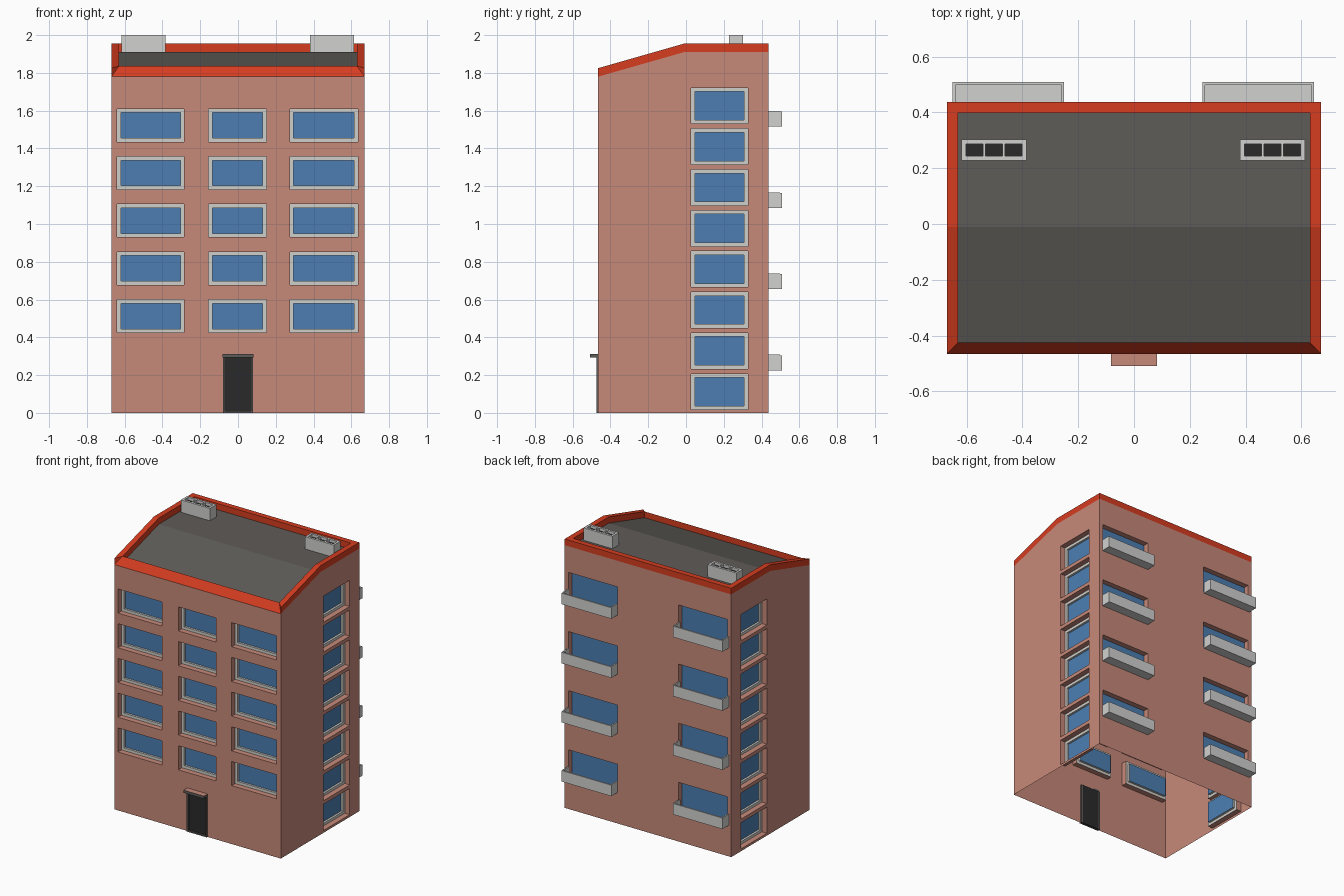
import bpy
from mathutils import Vector

if "Cube" in bpy.data.objects:
    bpy.data.objects.remove(bpy.data.objects["Cube"])


def mat(name, r, g, b):
    m = bpy.data.materials.new(name)
    m.diffuse_color = [(c / 255) ** 2.2 for c in (r, g, b)] + [1]
    m.use_nodes = True
    m.node_tree.nodes["Principled BSDF"].inputs["Base Color"].default_value = m.diffuse_color
    return m


BRICK = mat("brick", 197, 136, 121)
RED = mat("red_trim", 213, 63, 37)
FRAME = mat("window_frame_grey", 206, 205, 200)
GLASS = mat("blue_glass", 77, 125, 177)
ROOF = mat("roof_grey", 95, 92, 88)
DARK = mat("near_black", 46, 46, 46)
CONC = mat("concrete", 208, 208, 207)

X, Y0, Y1 = 0.67, -0.465, 0.437
RIDGE, TOP, LIP = -0.01, 1.91, 0.045
IN = 0.04                                  # parapet width


def roof_z(y):
    return TOP + min(0, 0.286 * (y - RIDGE))


def make(name, faces, mats):
    """faces: list of (points, material slot)"""
    verts, idx, polys = [], {}, []
    for pts, _ in faces:
        poly = []
        for p in pts:
            k = tuple(round(c, 5) for c in p)
            if k not in idx:
                idx[k] = len(verts)
                verts.append(k)
            poly.append(idx[k])
        polys.append(poly)
    me = bpy.data.meshes.new(name)
    me.from_pydata(verts, [], polys)
    for m in mats:
        me.materials.append(m)
    for p, (_, s) in zip(me.polygons, faces):
        p.material_index = s
    me.update()
    ob = bpy.data.objects.new(name, me)
    bpy.context.collection.objects.link(ob)
    return ob


def box_faces(x0, x1, y0, y1, z0, z1, slot=0, top_slot=0, top=True):
    a = [Vector((x, y, z0)) for x, y in ((x0, y0), (x1, y0), (x1, y1), (x0, y1))]
    b = [p + Vector((0, 0, z1 - z0)) for p in a]
    out = [([a[i], a[(i + 1) % 4], b[(i + 1) % 4], b[i]], slot) for i in range(4)]
    out.append((a[::-1], slot))
    if top:
        out.append((b, top_slot))
    return out


def sheet(org, u, v, bounds, holes):
    """Flat panel with rectangular holes (u0, u1, v0, v1)."""
    u0, u1, v0, v1 = bounds
    us = sorted({u0, u1} | {c for h in holes for c in h[:2]})
    vs = sorted({v0, v1} | {c for h in holes for c in h[2:]})
    out = []
    for a, b in zip(us, us[1:]):
        for c, d in zip(vs, vs[1:]):
            mu, mv = (a + b) / 2, (c + d) / 2
            if not any(h[0] < mu < h[1] and h[2] < mv < h[3] for h in holes):
                out.append(([org + u * s + v * t for s, t in ((a, c), (b, c), (b, d), (a, d))], 0))
    return out


def recess(org, u, v, hole, rings, cap):
    """Chain of rectangular rings (inset, depth, slot), closed by a cap face."""
    n = u.cross(v)

    def loop(i, d):
        a, b, c, e = hole[0] + i, hole[1] - i, hole[2] + i, hole[3] - i
        return [org + u * s + v * t - n * d for s, t in ((a, c), (b, c), (b, e), (a, e))]
    out, prev = [], loop(0, 0)
    for i, d, slot in rings:
        cur = loop(i, d)
        out += [([prev[k], prev[(k + 1) % 4], cur[(k + 1) % 4], cur[k]], slot) for k in range(4)]
        prev = cur
    return out + [(prev, cap)]


# ---- window layouts ----
front_win = [(a, b, 0.425 + 0.2525 * r, 0.60 + 0.2525 * r)
             for a, b in ((-0.64, -0.285), (-0.155, 0.15), (0.275, 0.635)) for r in range(5)]
side_win = [(0.027, 0.327, 0.017 + 0.2163 * r, 0.207 + 0.2163 * r) for r in range(8)]
left_win = [(-b, -a, c, d) for a, b, c, d in side_win]
BALC = [0.225 + 0.43 * r for r in range(4)]
back_win = [(a, a + 0.395, z + 0.012, z + 0.205) for a in (-0.64, 0.245) for z in BALC]
door_hole = (-0.07, 0.07, 0, 0.295)

Z = Vector((0, 0, 1))
framed = [(0, 0.04, 0), (0.02, 0.04, 1), (0.02, 0.055, 1)]
plain = [(0, 0.04, 0)]
eave = roof_z(Y0)
walls = [
    ("front", Vector((0, Y0, 0)), Vector((1, 0, 0)), (-X, X, 0, eave), front_win, framed),
    ("back", Vector((0, Y1, 0)), Vector((-1, 0, 0)), (-X, X, 0, TOP), back_win, plain),
    ("right", Vector((X, 0, 0)), Vector((0, 1, 0)), (Y0, Y1, 0, eave), side_win, framed),
    ("left", Vector((-X, 0, 0)), Vector((0, -1, 0)), (-Y1, -Y0, 0, eave), left_win, framed),
]
for name, org, u, bounds, wins, rings in walls:
    holes = wins + ([door_hole] if name == "front" else [])
    f = sheet(org, u, Z, bounds, holes)
    if name in ("right", "left"):          # sloping gable strip under the trim
        g = [Vector((org.x, y, z)) for y, z in ((Y0, eave), (Y1, eave), (Y1, TOP), (RIDGE, TOP))]
        f.append((g if name == "right" else g[::-1], 0))
    for h in wins:
        f += recess(org, u, Z, h, rings, 2)
    make(name + "_wall_with_windows", f, [BRICK, FRAME, GLASS])

# ---- roof deck ----
xi, yi, yb = X - IN, Y0 + IN, Y1 - IN
deck = []
for a, b in ((yi, RIDGE), (RIDGE, yb)):
    deck.append(([(-xi, a, roof_z(a)), (xi, a, roof_z(a)), (xi, b, roof_z(b)), (-xi, b, roof_z(b))], 0))
make("roof_deck", deck, [ROOF])

# ---- red parapet: side rails, back rail, sloped front rail ----
for s, side in ((1, "right"), (-1, "left")):
    def rail(x, yf, lip):
        return [Vector((s * x, y, roof_z(y) + lip)) for y in (yf, RIDGE, Y1)]
    ob, ot, ib, it = rail(X, Y0, 0), rail(X, Y0, LIP), rail(xi, yi, 0), rail(xi, yi, LIP)
    f = []
    for lo, hi in ((ob, ot), (ot, it), (it, ib), (ib, ob)):
        f += [([lo[k], lo[k + 1], hi[k + 1], hi[k]], 0) for k in range(2)]
    f.append(([ob[0], ot[0], it[0], ib[0]], 0))
    f.append(([ob[2], ib[2], it[2], ot[2]], 0))
    if s < 0:
        f = [(p[::-1], m) for p, m in f]
    make(side + "_parapet", f, [RED])
make("back_parapet", box_faces(-xi, xi, yb, Y1, TOP, TOP + LIP), [RED])
zi = roof_z(yi)
o = [Vector((-X, Y0, eave)), Vector((X, Y0, eave))]
t = [Vector((-xi, yi, zi + LIP)), Vector((xi, yi, zi + LIP))]
b = [Vector((-xi, yi, zi)), Vector((xi, yi, zi))]
make("front_parapet", [([o[0], o[1], t[1], t[0]], 0), ([t[0], t[1], b[1], b[0]], 0),
                       ([b[0], b[1], o[1], o[0]], 0)], [RED])

# ---- chimney blocks with three dark flues each ----
for x0, side in ((-0.618, "left"), (0.38, "right")):
    w, ya, yc = 0.233, 0.227, 0.302
    f = box_faces(x0, x0 + w, ya, yc, TOP - 0.005, 2.0, top=False)
    flues = [(x0 + 0.016 + 0.07 * k, x0 + 0.077 + 0.07 * k, ya + 0.016, yc - 0.016) for k in range(3)]
    org, u, v = Vector((0, 0, 2.0)), Vector((1, 0, 0)), Vector((0, 1, 0))
    f += sheet(org, u, v, (x0, x0 + w, ya, yc), flues)
    for h in flues:
        f += recess(org, u, v, h, [(0, 0.02, 0)], 1)
    make(side + "_chimney", f, [CONC, DARK])

# ---- balconies: floor, front panel and two ends ----
for x0, side in ((-0.65, "left"), (0.245, "right")):
    x1, ye, th = x0 + 0.4, 0.508, 0.01
    for r, z in enumerate(BALC):
        f = box_faces(x0, x1, Y1, ye, z, z + 0.012)
        f += box_faces(x0, x1, ye - th, ye, z + 0.012, z + 0.08)
        f += box_faces(x0, x0 + th, Y1, ye - th, z + 0.012, z + 0.083)
        f += box_faces(x1 - th, x1, Y1, ye - th, z + 0.012, z + 0.083)
        make(f"{side}_balcony_{r + 1}", f, [CONC])

# ---- entrance ----
make("door", box_faces(-0.07, 0.07, Y0 + 0.001, Y0 + 0.01, 0, 0.295), [DARK])
f = box_faces(-0.08, -0.07, -0.475, Y0 + 0.01, 0, 0.295)
f += box_faces(0.07, 0.08, -0.475, Y0 + 0.01, 0, 0.295)
f += box_faces(-0.07, 0.07, -0.475, Y0 + 0.01, 0, 0.01)
make("door_frame", f, [ROOF])
make("door_canopy", box_faces(-0.082, 0.082, -0.508, Y0, 0.293, 0.313, 0, 1), [ROOF, BRICK])
